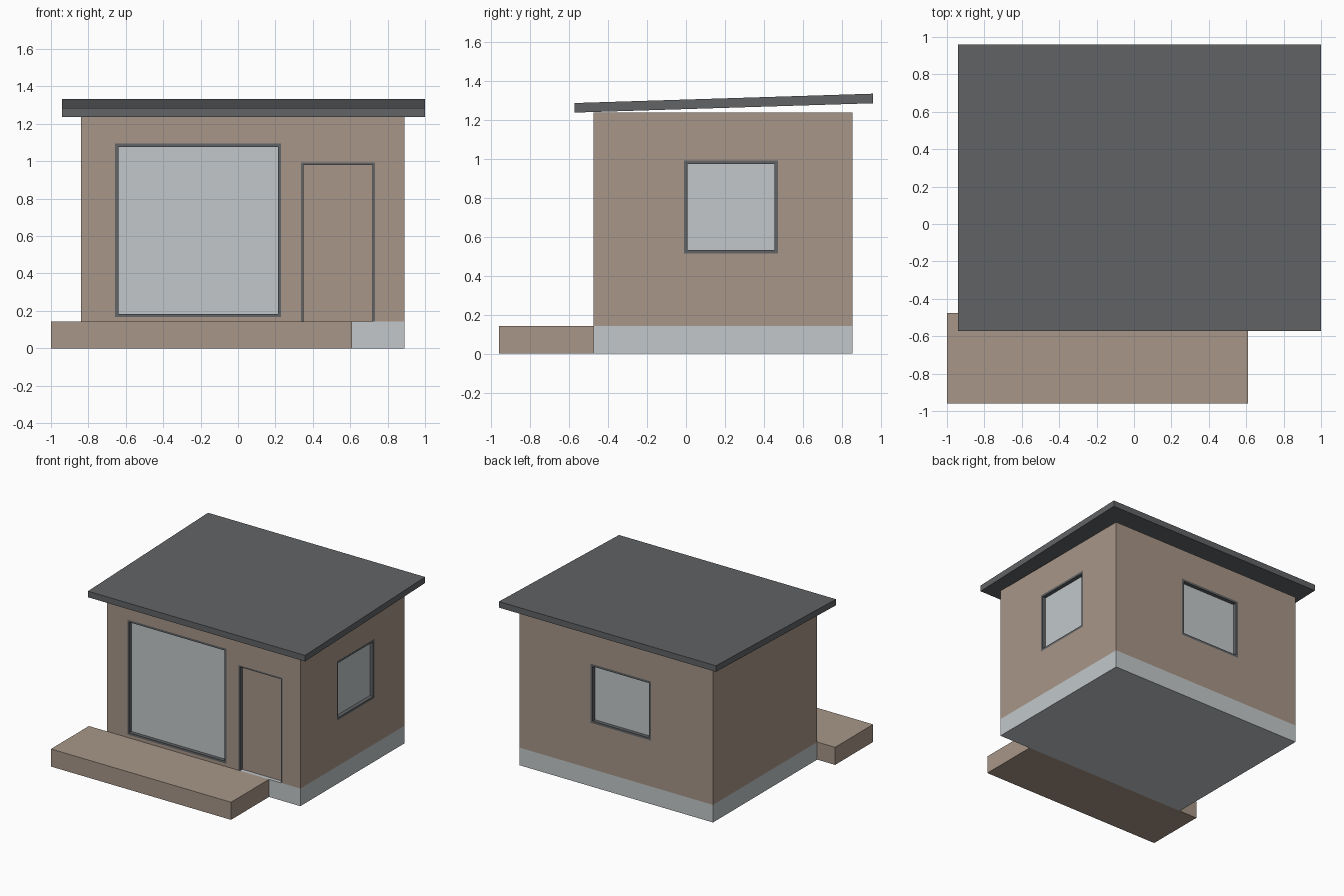
import bpy, bmesh

if "Cube" in bpy.data.objects:
    bpy.data.objects.remove(bpy.data.objects["Cube"])


def material(name, rgb):
    m = bpy.data.materials.new(name)
    m.diffuse_color = (*rgb, 1)
    m.use_nodes = True
    m.node_tree.nodes["Principled BSDF"].inputs["Base Color"].default_value = m.diffuse_color
    return m


TAN = material("tan_cladding", (0.39, 0.305, 0.245))
PALE = material("pale_grey", (0.54, 0.575, 0.59))
DARK = material("dark_grey", (0.12, 0.125, 0.132))


def add_box(bm, x, y, z, rise=0.0):
    """Box from three ranges; rise lifts its back edge."""
    v = [bm.verts.new((a, b, c + (rise if b == y[1] else 0)))
         for a in x for b in y for c in z]
    for f in ((0, 1, 3, 2), (4, 6, 7, 5), (0, 4, 5, 1),
              (2, 3, 7, 6), (0, 2, 6, 4), (1, 5, 7, 3)):
        bm.faces.new([v[i] for i in f])


def make(name, boxes, mat, rise=0.0):
    bm = bmesh.new()
    for b in boxes:
        add_box(bm, *b, rise=rise)
    bmesh.ops.recalc_face_normals(bm, faces=bm.faces)
    me = bpy.data.meshes.new(name)
    bm.to_mesh(me)
    bm.free()
    me.materials.append(mat)
    ob = bpy.data.objects.new(name, me)
    bpy.context.collection.objects.link(ob)
    return ob


X, Y = (-0.84, 0.89), (-0.475, 0.855)
FLOOR, TOP = 0.142, 1.236
DEPTH = 0.03

# Main volumes
make("plinth", [(X, Y, (0, FLOOR))], PALE)
make("patio", [((-1, 0.61), (-0.96, Y[0]), (0, FLOOR))], TAN)
walls = make("walls", [(X, Y, (FLOOR, TOP))], TAN)
make("roof", [((-0.94, 1.0), (-0.573, 0.96), (1.236, 1.285))], DARK, rise=0.048)


def on_side(side, u, d, z):
    """Box on a wall: u along it, d inwards from its surface."""
    if side == "front":
        return (u, (Y[0] + d[0], Y[0] + d[1]), z)
    if side == "back":
        return (u, (Y[1] - d[1], Y[1] - d[0]), z)
    return ((X[1] - d[1], X[1] - d[0]), u, z)


# Openings: name, side, range along wall, z range, frame width, panel colour
openings = [
    ("front_window", "front", (-0.657, 0.23), (0.166, 1.094), 0.017, PALE),
    ("door", "front", (0.338, 0.732), (FLOOR, 0.993), 0.013, TAN),
    ("right_window", "right", (-0.01, 0.472), (0.513, 0.991), 0.018, PALE),
    ("back_window", "back", (-0.285, 0.255), (0.513, 0.991), 0.018, PALE),
]
cuts = []
for name, side, u, z, w, mat in openings:
    is_door = name == "door"
    back = DEPTH + 0.01
    low = z[0] - 0.05 if is_door else z[0]
    cuts.append(on_side(side, u, (-0.05, back), (low, z[1])))
    # Frame bars, flush with the wall
    d = (0, back)
    inner_low = z[0] if is_door else z[0] + w
    bars = [((u[0], u[0] + w), (z[0], z[1])),
            ((u[1] - w, u[1]), (z[0], z[1])),
            ((u[0] + w, u[1] - w), (z[1] - w, z[1]))]
    if not is_door:
        bars.append(((u[0] + w, u[1] - w), (z[0], z[0] + w)))
    make(name + "_frame", [on_side(side, a, d, b) for a, b in bars], DARK)
    # Recessed panel
    make(name + "_panel", [on_side(side, (u[0] + w, u[1] - w), (DEPTH, back),
                                   (inner_low, z[1] - w))], mat)

# Cut the recesses out of the walls
cutter = make("opening_cutter", cuts, TAN)
cutter.hide_render = True
cutter.display_type = 'WIRE'
mod = walls.modifiers.new("openings", 'BOOLEAN')
mod.operation = 'DIFFERENCE'
mod.solver = 'EXACT'
mod.object = cutter
